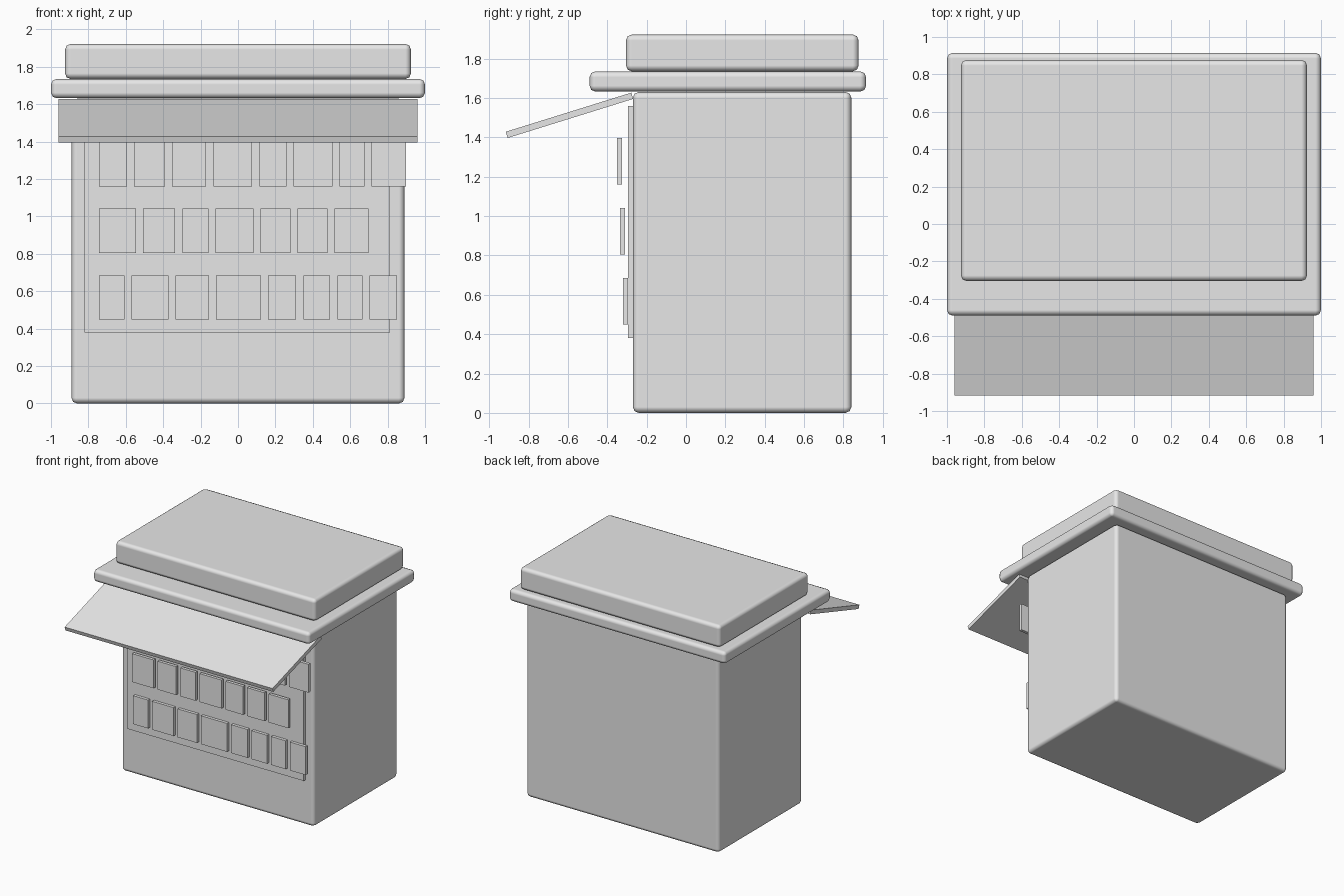
import bpy
import math

cube = bpy.data.objects.get("Cube")
if cube:
    bpy.data.objects.remove(cube, do_unlink=True)

# Single plain grey
grey = bpy.data.materials.new("plain_grey")
grey.use_nodes = True
grey.diffuse_color = (0.8, 0.8, 0.8, 1)
grey.node_tree.nodes["Principled BSDF"].inputs["Base Color"].default_value = (0.8, 0.8, 0.8, 1)


def box(name, x, y, z, bevel=0.0):
    """Box spanning three (low, high) ranges, with optional softened edges."""
    spans = (x, y, z)
    bpy.ops.mesh.primitive_cube_add(size=1, location=[(a + b) / 2 for a, b in spans])
    ob = bpy.context.object
    ob.name = name
    ob.scale = [b - a for a, b in spans]
    bpy.ops.object.transform_apply(location=False, rotation=False, scale=True)
    ob.data.materials.append(grey)
    if bevel:
        bpy.ops.object.shade_smooth()
        mod = ob.modifiers.new("soft_edges", "BEVEL")
        mod.width = bevel
        mod.segments = 2
        mod.harden_normals = True
    return ob


# Kiosk body, overhanging cornice and roof cap
box("body", (-0.89, 0.89), (-0.27, 0.84), (0, 1.63), 0.03)
box("cornice", (-1, 1), (-0.49, 0.915), (1.632, 1.735), 0.03)
box("roof_cap", (-0.925, 0.925), (-0.305, 0.877), (1.735, 1.922), 0.03)

# Display board on the front
box("display_board", (-0.82, 0.813), (-0.295, -0.265), (0.38, 1.56))

# Sloping awning
awning = box("awning", (-0.96, 0.96), (-0.926, -0.258), (1.495, 1.528))
awning.rotation_euler.x = math.radians(17.3)

# Rows of magazines: front depth, bottom height, widths from left to right
rows = {
    "top": (-0.35, 1.16, (0.15, 0.166, 0.182, 0.208, 0.145, 0.208, 0.134, 0.182)),
    "middle": (-0.335, 0.805, (0.198, 0.172, 0.14, 0.203, 0.16, 0.16, 0.182)),
    "bottom": (-0.32, 0.448, (0.137, 0.198, 0.177, 0.241, 0.15, 0.144, 0.134, 0.146)),
}
for row, (front, base, widths) in rows.items():
    x = -0.744
    for i, width in enumerate(widths, 1):
        box(f"magazine_{row}_{i}", (x, x + width), (front, front + 0.026), (base, base + 0.237))
        x += width + 0.038
